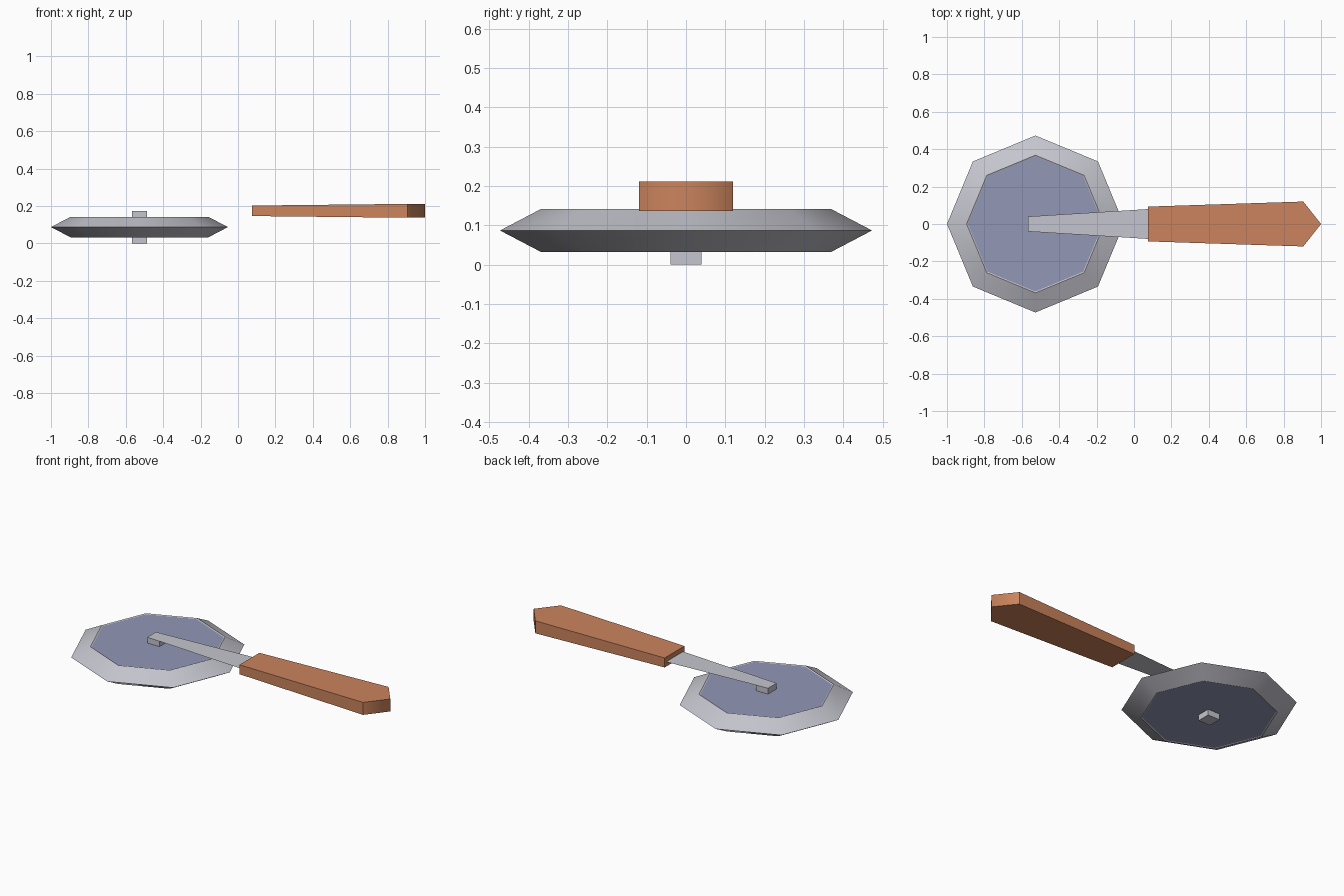
import bpy, bmesh, math

if "Cube" in bpy.data.objects:
    bpy.data.objects.remove(bpy.data.objects["Cube"])

CX = -0.527          # wheel centre
ZM = 0.174           # height of neck and handle centre


def material(name, rgb):
    m = bpy.data.materials.new(name)
    m.diffuse_color = (*rgb, 1)
    m.use_nodes = True
    m.node_tree.nodes["Principled BSDF"].inputs["Base Color"].default_value = m.diffuse_color
    return m


STEEL = material("steel", (0.56, 0.56, 0.62))
BLUE = material("blue_steel", (0.29, 0.31, 0.47))
WOOD = material("orange_wood", (0.60, 0.23, 0.11))


def finish(bm, name, *mats):
    me = bpy.data.meshes.new(name)
    bm.to_mesh(me)
    bm.free()
    for m in mats:
        me.materials.append(m)
    ob = bpy.data.objects.new(name, me)
    bpy.context.collection.objects.link(ob)
    return ob


# Cutting wheel: octagonal rings lofted, with slightly sunk blue centres
bm = bmesh.new()
profile = [(0.361, 0.035), (0.368, 0.032), (0.473, 0.087), (0.368, 0.142), (0.361, 0.139)]
rings = [[bm.verts.new((CX + r * math.cos(i * math.pi / 4), r * math.sin(i * math.pi / 4), z))
          for i in range(8)] for r, z in profile]
for k, (a, b) in enumerate(zip(rings, rings[1:])):
    for i in range(8):
        j = (i + 1) % 8
        f = bm.faces.new((a[i], a[j], b[j], b[i]))
        f.smooth = k in (1, 2)
bm.faces.new(rings[0][::-1]).material_index = 1
bm.faces.new(rings[-1]).material_index = 1
for i in range(8):   # keep the cutting edge crisp
    bm.edges.get((rings[2][i], rings[2][(i + 1) % 8])).smooth = False
finish(bm, "cutting_wheel", STEEL, BLUE)

# Square axle through the wheel
bm = bmesh.new()
bmesh.ops.create_cube(bm, size=1)
for v in bm.verts:
    v.co = (CX + v.co.x * 0.08, v.co.y * 0.08, (v.co.z + 0.5) * ZM)
finish(bm, "axle", STEEL)

# Paper-thin tapered neck
bm = bmesh.new()
bm.faces.new([bm.verts.new((x, y, ZM)) for x, y in
              ((CX - 0.04, -0.04), (0.08, -0.08), (0.08, 0.08), (CX - 0.04, 0.04))])
finish(bm, "neck", STEEL)

# Handle: flared outline with a pointed, softly shaded end
bm = bmesh.new()
outline = [(0.075, -0.093, 0.028), (0.905, -0.12, 0.037), (1.0, 0, 0.037),
           (0.905, 0.12, 0.037), (0.075, 0.093, 0.028)]
low = [bm.verts.new((x, y, ZM - h)) for x, y, h in outline]
top = [bm.verts.new((x, y, ZM + h)) for x, y, h in outline]
for i in range(5):
    j = (i + 1) % 5
    bm.faces.new((low[i], low[j], top[j], top[i])).smooth = i in (1, 2)
for ring in (low[::-1], top):      # flared part, then flat pointed end
    quad = [v for v in ring if v.co.x < 0.95]
    tri = [v for v in ring if v.co.x > 0.9]
    bm.faces.new(quad)
    bm.faces.new(tri)
finish(bm, "handle", WOOD)
